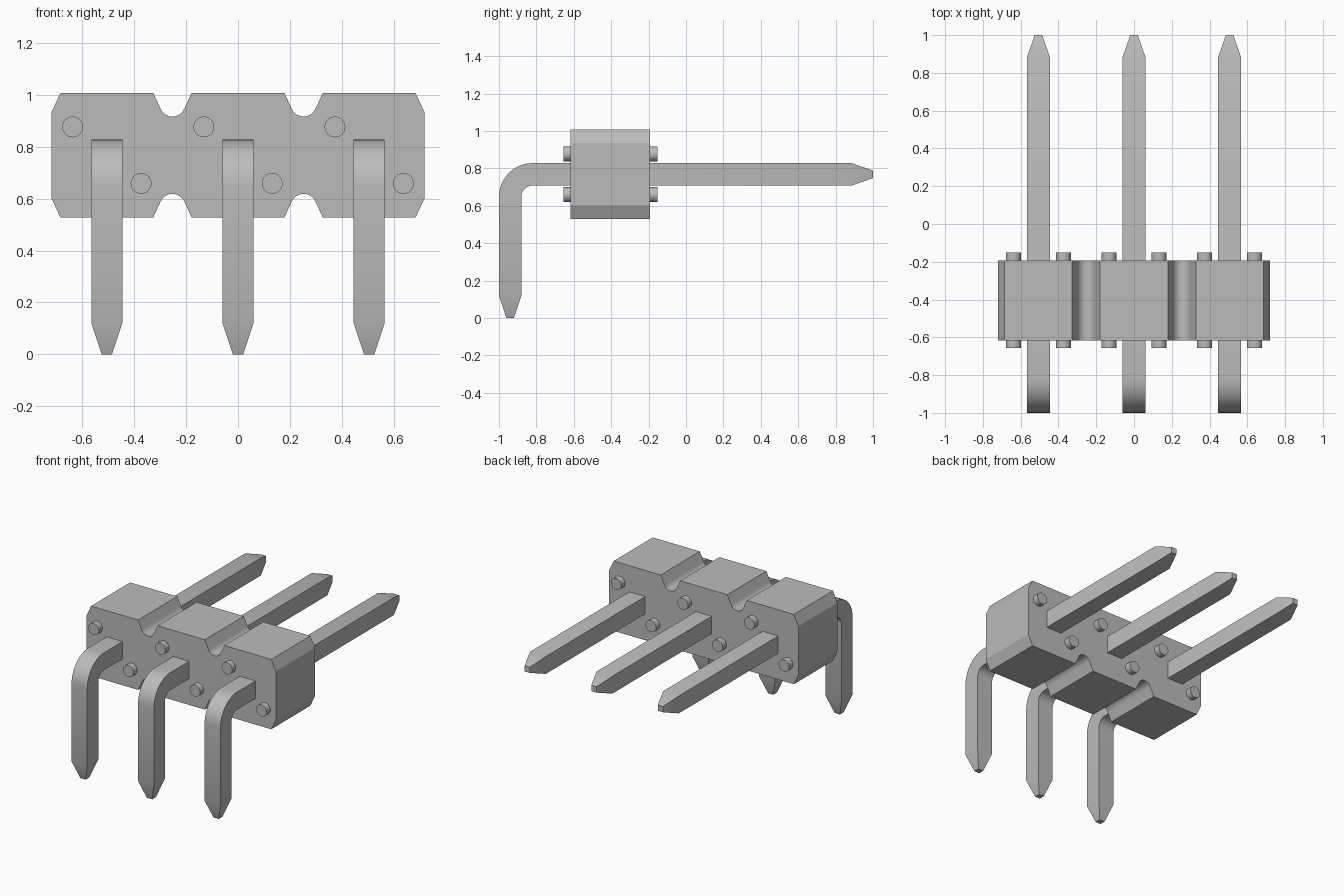
import bpy, bmesh, math

cube = bpy.data.objects.get("Cube")
if cube:
    bpy.data.objects.remove(cube, do_unlink=True)

grey = bpy.data.materials.new("light_grey")
grey.use_nodes = True
colour = (0.5, 0.5, 0.5, 1)
grey.diffuse_color = colour
grey.node_tree.nodes["Principled BSDF"].inputs["Base Color"].default_value = colour

PITCH = 0.506
MID_Z = 0.768
BODY_FRONT, BODY_BACK = -0.617, -0.193


def loft(name, rings):
    """Skin a list of closed rings and cap both ends."""
    bm = bmesh.new()
    loops = [[bm.verts.new(p) for p in ring] for ring in rings]
    n = len(loops[0])
    for a, b in zip(loops, loops[1:]):
        for i in range(n):
            j = (i + 1) % n
            bm.faces.new((a[i], a[j], b[j], b[i]))
    bm.faces.new(loops[0])
    bm.faces.new(loops[-1])
    bmesh.ops.recalc_face_normals(bm, faces=bm.faces)
    mesh = bpy.data.meshes.new(name)
    bm.to_mesh(mesh)
    bm.free()
    obj = bpy.data.objects.new(name, mesh)
    bpy.context.collection.objects.link(obj)
    mesh.materials.append(grey)
    bpy.ops.object.select_all(action="DESELECT")
    obj.select_set(True)
    bpy.context.view_layer.objects.active = obj
    bpy.ops.object.shade_smooth_by_angle(angle=math.radians(20))
    return obj


# Housing: upper outline with rounded notches, turned half round for the lower one
half = 0.24
upper = [(-0.719, 0.167), (-0.685, half)]
for cx in (-PITCH / 2, PITCH / 2):
    upper.append((cx - 0.074, half))
    for i in range(13):
        t = math.radians(202 + 136 * i / 12)
        upper.append((cx + 0.05 * math.cos(t), 0.199 + 0.05 * math.sin(t)))
    upper.append((cx + 0.074, half))
upper += [(0.685, half), (0.719, 0.167)]
outline = upper + [(-x, -z) for x, z in upper]
loft("housing", [[(x, y, MID_Z + z) for x, z in outline]
                 for y in (BODY_FRONT, BODY_BACK)])

# Pin path: centre (y, z), direction angle, half width
W, TIP, BEND = 0.06, 0.02, 0.12
PIN_Y = -0.94
path = [(PIN_Y, 0, 0, TIP), (PIN_Y, 0.12, 0, W)]
for i in range(13):
    a = math.pi / 2 * i / 12
    path.append((PIN_Y + BEND * (1 - math.cos(a)),
                 MID_Z - BEND * (1 - math.sin(a)), a, W))
path += [(0.885, MID_Z, math.pi / 2, W), (1, MID_Z, math.pi / 2, TIP)]


def pin_ring(cx, y, z, a, w):
    ny, nz = math.cos(a) * w, -math.sin(a) * w
    return [(cx - w, y - ny, z - nz), (cx + w, y - ny, z - nz),
            (cx + w, y + ny, z + nz), (cx - w, y + ny, z + nz)]


def peg(name, x, z, y0, y1):
    angles = [math.tau * i / 32 for i in range(32)]
    loft(name, [[(x + 0.04 * math.cos(t), y, z + 0.04 * math.sin(t)) for t in angles]
                for y in (y0, y1)])


# Pins with a pair of small pegs beside each, front and back
for k, cx in enumerate((-PITCH, 0, PITCH), 1):
    loft(f"pin_{k}", [pin_ring(cx, *p) for p in path])
    for level, side in (("upper", -1), ("lower", 1)):
        z = MID_Z - side * 0.109
        dx = side * 0.132
        peg(f"front_{level}_peg_{k}", cx + dx, z, -0.656, BODY_FRONT + 0.01)
        peg(f"back_{level}_peg_{k}", cx - dx, z, BODY_BACK - 0.01, -0.152)
